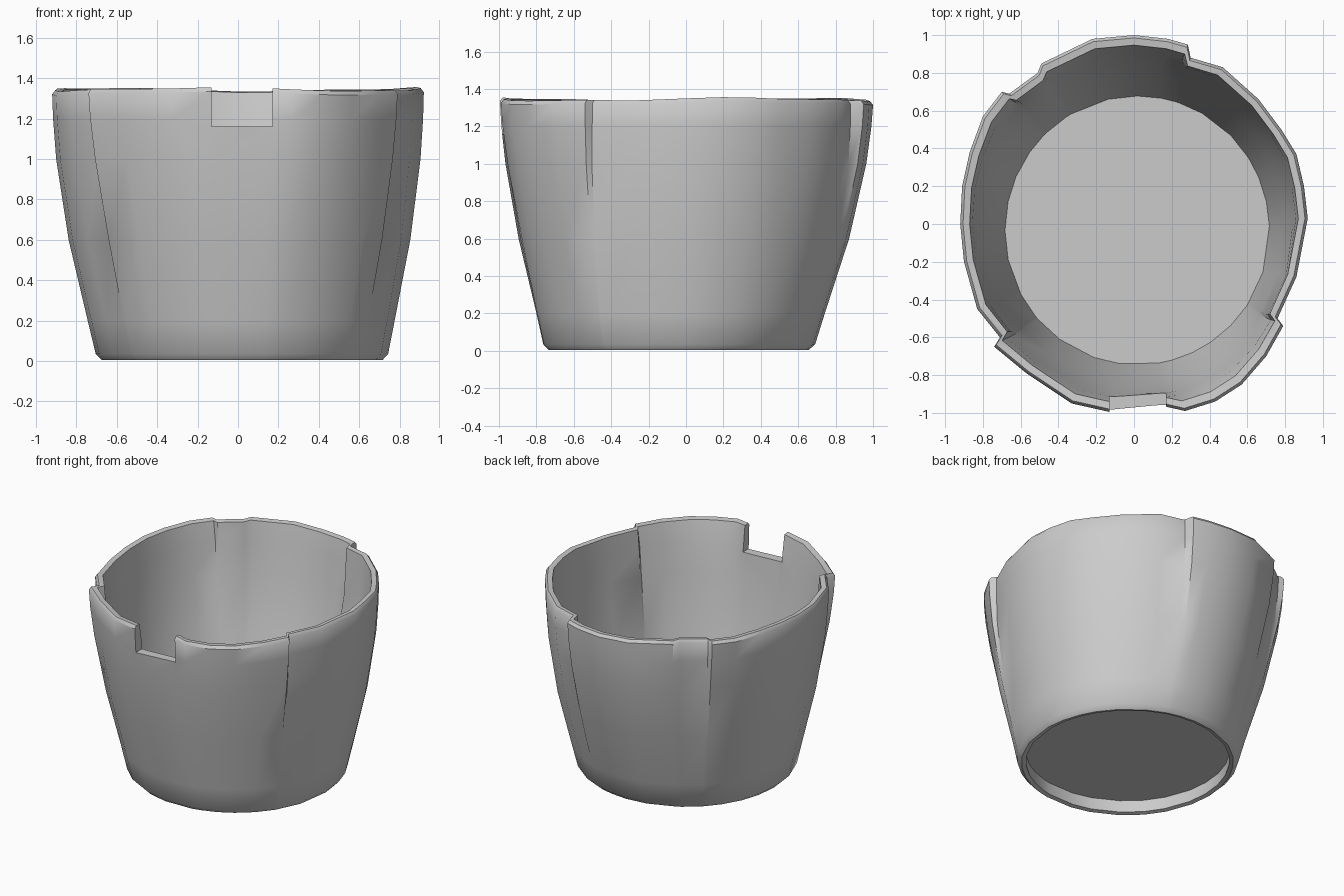
import bpy, bmesh
from math import atan2, cos, sin, radians

if "Cube" in bpy.data.objects:
    bpy.data.objects.remove(bpy.data.objects["Cube"])

# Rough rim outline seen from above, with the small steps where staves overlap
RIM = [(.92, .03), (.90, .2), (.86, .37), (.78, .5), (.66, .66), (.47, .83), (.30, .88),
       (.285, .95), (.18, .98), (0, 1.0), (-.22, .98), (-.49, .85), (-.51, .80),
       (-.66, .69), (-.70, .70), (-.8, .57), (-.87, .38), (-.91, .2), (-.92, 0),
       (-.90, -.2), (-.83, -.45), (-.71, -.60), (-.74, -.65), (-.57, -.79), (-.33, -.95),
       (-.13, -.995), (.16, -.965), (.27, -.99), (.43, -.94), (.57, -.85), (.70, -.70),
       (.79, -.54), (.76, -.50), (.86, -.28)]

# Wall levels: height, flare (0 base, 1 rim), roughness, inset from outer skin, rim wobble
LEVELS = [(.10, .0, 0, .05, 0), (.012, -.02, 0, .05, 0), (.005, -.05, 0, .015, 0),
          (.035, .02, 0, 0, 0), (.2, .2, 0, 0, 0), (.6, .63, .25, 0, 0),
          (1.0, .91, .65, 0, 0), (1.2, .98, .9, 0, 0), (1.325, 1, 1, 0, 1),
          (1.345, 1, 1, .015, 1), (1.34, 1, .9, .05, 1), (1.2, .98, .6, .06, 0),
          (1.0, .91, .4, .06, 0), (.6, .63, .1, .055, 0), (.14, .15, 0, .05, 0)]


def ring(bm, z, flare, rough, inset, wobble):
    verts = []
    for px, py in RIM:
        a = atan2(py, px)
        rx, ry = .72 + .20 * flare - inset, .725 + .245 * flare - inset
        x = .02 * (1 - flare) + rx * cos(a)
        y = -.04 * (1 - flare) + ry * sin(a)
        # deviation of the irregular rim from its ellipse
        x += rough * (px - .92 * cos(a))
        y += rough * (py - .97 * sin(a))
        dz = wobble * .008 * (sin(3 * a + .6) + .5 * sin(7 * a))
        verts.append(bm.verts.new((x, y, z + dz)))
    return verts


# Bucket: one closed skin from the recessed underside over the rim to the inner floor
bm = bmesh.new()
rings = [ring(bm, *lv) for lv in LEVELS]
n = len(RIM)
for lo, hi in zip(rings, rings[1:]):
    for i in range(n):
        j = (i + 1) % n
        bm.faces.new((lo[i], lo[j], hi[j], hi[i]))
for loop, z in ((rings[0], .10), (rings[-1], .14)):
    c = bm.verts.new((.01, -.03, z))
    for i in range(n):
        bm.faces.new((loop[i], loop[(i + 1) % n], c))
bmesh.ops.recalc_face_normals(bm, faces=bm.faces)
mesh = bpy.data.meshes.new("bucket")
bm.to_mesh(mesh)
bm.free()
bucket = bpy.data.objects.new("bucket", mesh)
bpy.context.collection.objects.link(bucket)

# Square notch in the front of the rim
bpy.ops.mesh.primitive_cube_add(size=1, location=(.02, -.95, 1.36))
cutter = bpy.context.object
cutter.name = "notch_cutter"
cutter.scale = (.30, .5, .40)
cutter.hide_render = True
cutter.display_type = 'WIRE'
notch = bucket.modifiers.new("notch", 'BOOLEAN')
notch.operation = 'DIFFERENCE'
notch.solver = 'EXACT'
notch.object = cutter

bpy.ops.object.select_all(action='DESELECT')
bucket.select_set(True)
bpy.context.view_layer.objects.active = bucket
bpy.ops.object.modifier_apply(modifier="notch")
bpy.data.objects.remove(cutter)
bpy.ops.object.shade_smooth_by_angle(angle=radians(40))
